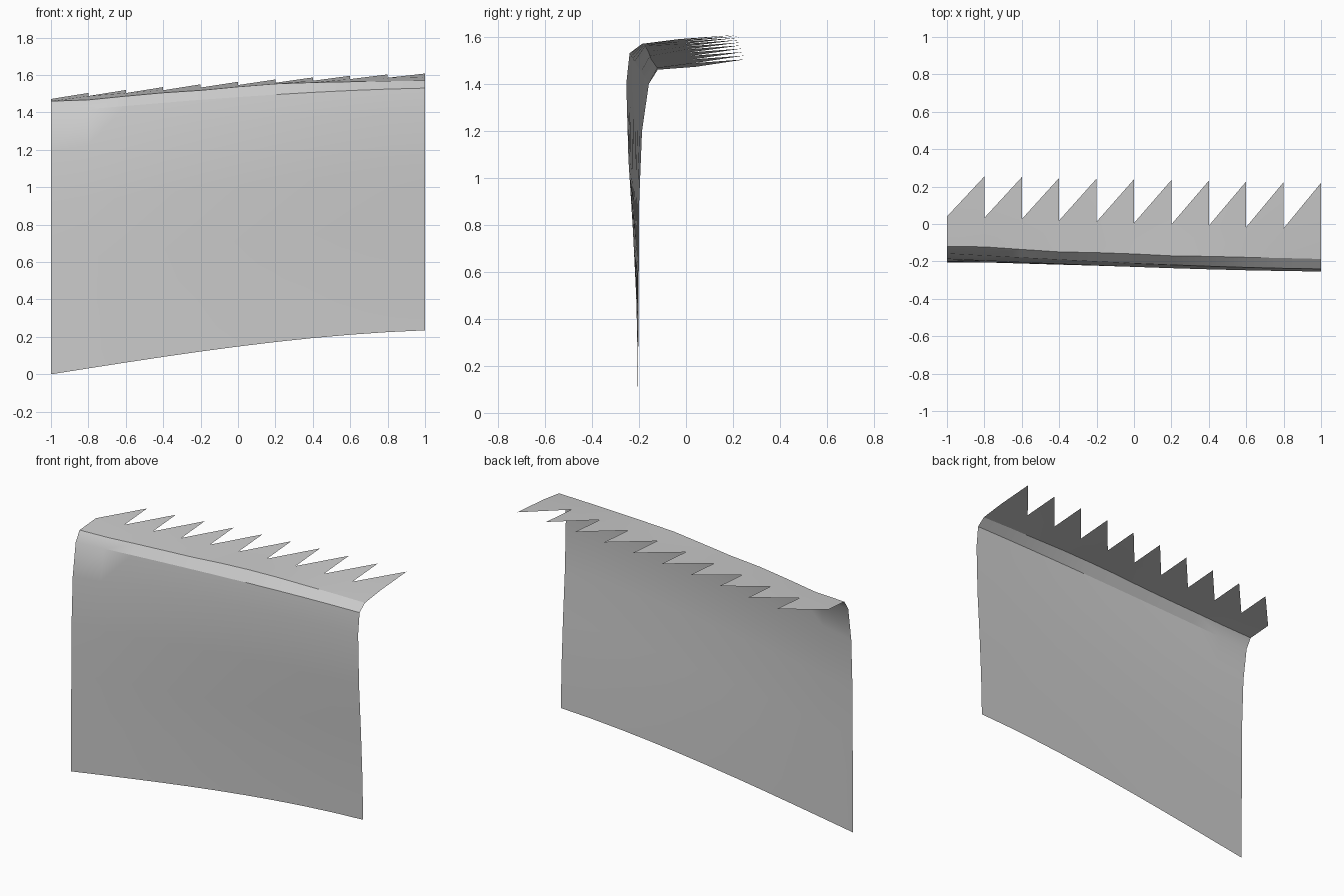
import bpy
import bmesh
import math

cube = bpy.data.objects.get("Cube")
if cube:
    bpy.data.objects.remove(cube, do_unlink=True)

COLUMNS = 10

# Upright profile (y, z) at the right end and the left end, bottom to fold
RIGHT_END = [(-0.205, 0.0), (-0.203, 0.3), (-0.201, 0.6), (-0.199, 0.9),
             (-0.187, 1.2), (-0.158, 1.4)]
LEFT_END = [(-0.205, 0.235), (-0.212, 0.5), (-0.226, 0.78), (-0.245, 1.08),
            (-0.254, 1.4), (-0.24, 1.53)]

# Height of the fold and its depth, column by column
FOLD_Y = [-0.12, -0.122, -0.136, -0.149, -0.153, -0.16,
          -0.17, -0.173, -0.178, -0.182, -0.187]
FOLD_Z = [1.46, 1.467, 1.487, 1.505, 1.518, 1.537,
          1.553, 1.56, 1.564, 1.568, 1.57]


def mix(a, b, t):
    return a + (b - a) * t


def sweep(u):
    """Ease the rise of the sheet so that it levels out on the left."""
    return 1.35 * u - 0.35 * u ** 3


bm = bmesh.new()
columns = []
tips = []
for i in range(COLUMNS + 1):
    u = i / COLUMNS
    t = sweep(u)
    x = mix(-1, 1, u)
    points = [(mix(a[0], b[0], t), mix(a[1], b[1], t))
              for a, b in zip(RIGHT_END, LEFT_END)]
    points.append((FOLD_Y[i], FOLD_Z[i]))
    points.append((mix(0.04, -0.03, u), mix(1.472, 1.59, t)))
    columns.append([bm.verts.new((x, y, z)) for y, z in points])
    tips.append((x, mix(0.258, 0.22, u), mix(1.488, 1.608, t)))

# Upright sheet, fold and ledge, then one saw tooth per column
for i in range(COLUMNS):
    a, b = columns[i], columns[i + 1]
    for r in range(len(a) - 1):
        bm.faces.new((a[r], b[r], b[r + 1], a[r + 1]))
    tip = bm.verts.new(tips[i + 1])
    bm.faces.new((a[-1], b[-1], tip))

mesh = bpy.data.meshes.new("folded_sheet")
bm.to_mesh(mesh)
bm.free()

sheet = bpy.data.objects.new("folded_sheet_with_teeth", mesh)
bpy.context.collection.objects.link(sheet)

# Plain grey finish
grey = bpy.data.materials.new("light_grey")
grey.use_nodes = True
colour = (0.6, 0.6, 0.6, 1)
grey.diffuse_color = colour
grey.node_tree.nodes["Principled BSDF"].inputs["Base Color"].default_value = colour
mesh.materials.append(grey)

bpy.ops.object.select_all(action="DESELECT")
sheet.select_set(True)
bpy.context.view_layer.objects.active = sheet
bpy.ops.object.shade_smooth_by_angle(angle=math.radians(30))
